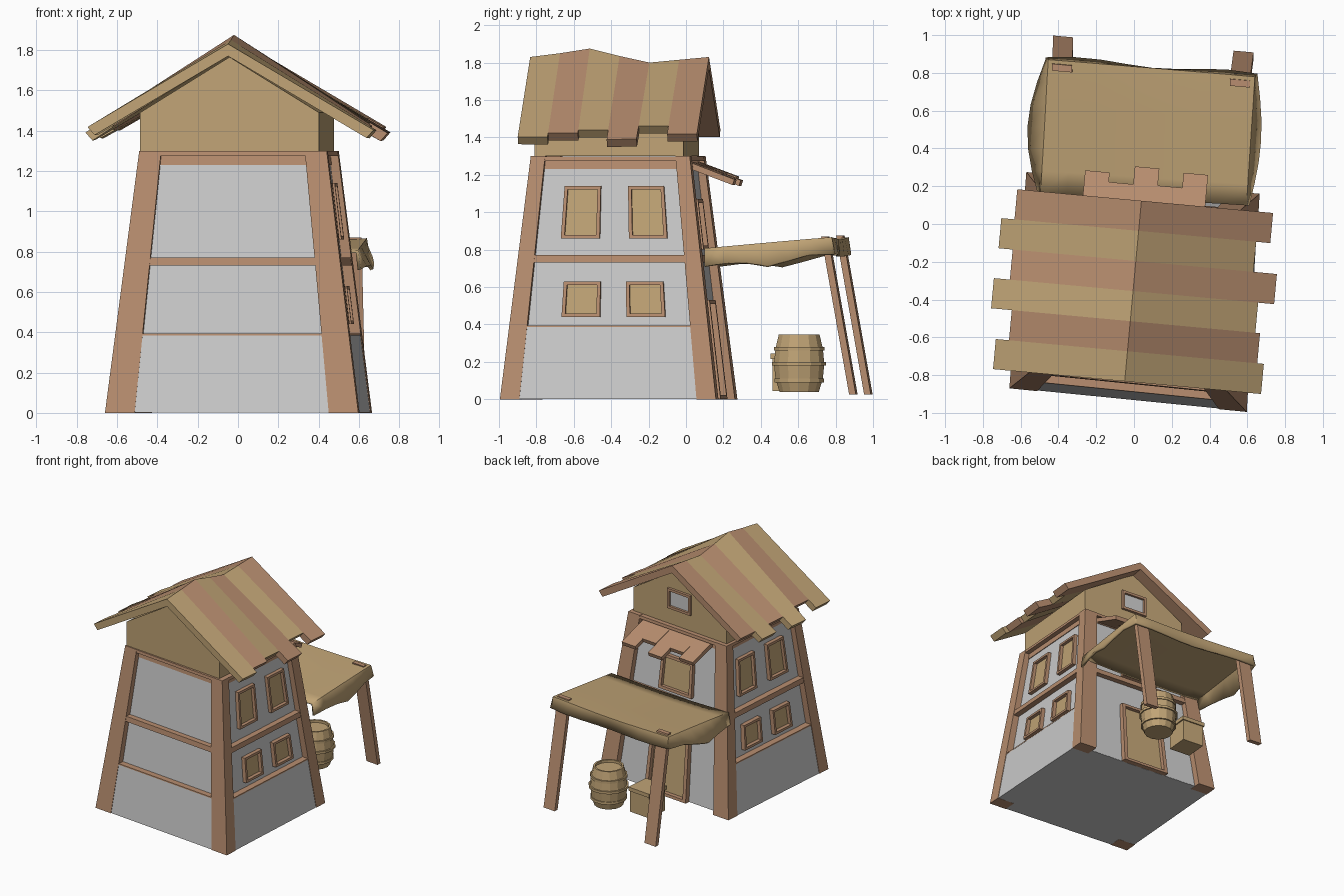
import bpy, bmesh, math
from mathutils import Vector, Matrix

if "Cube" in bpy.data.objects:
    bpy.data.objects.remove(bpy.data.objects["Cube"])


def material(name, rgb):
    m = bpy.data.materials.new(name)
    m.diffuse_color = (*rgb, 1)
    m.use_nodes = True
    m.node_tree.nodes["Principled BSDF"].inputs["Base Color"].default_value = m.diffuse_color
    return m


TAN = material("tan", (0.53, 0.37, 0.18))
BROWN = material("brown", (0.48, 0.27, 0.16))


def mesh_object(name, verts, faces, mat=None):
    me = bpy.data.meshes.new(name)
    bm = bmesh.new()
    vs = [bm.verts.new(v) for v in verts]
    for f in faces:
        bm.faces.new([vs[i] for i in f])
    bmesh.ops.recalc_face_normals(bm, faces=bm.faces)
    bm.to_mesh(me)
    bm.free()
    if mat:
        me.materials.append(mat)
    ob = bpy.data.objects.new(name, me)
    bpy.context.collection.objects.link(ob)
    return ob


def loft(name, a, b, mat=None):
    """Solid between two matching outlines."""
    n = len(a)
    faces = [(i, (i + 1) % n, n + (i + 1) % n, n + i) for i in range(n)]
    faces += [tuple(range(n)), tuple(range(n, 2 * n))]
    return mesh_object(name, list(a) + list(b), faces, mat)


def block(name, fn, a, d, z, mat=None):
    """Six-sided block over three ranges, mapped to the world by fn."""
    ring = [(a[0], d[0]), (a[1], d[0]), (a[1], d[1]), (a[0], d[1])]
    return loft(name, [fn(p, q, z[0]) for p, q in ring], [fn(p, q, z[1]) for p, q in ring], mat)


def world(x, y, z):
    return Vector((x, y, z))


# Tapered tower space: s runs left to right, t front to back
BASE = [Vector(p) for p in ((-.66, -.87), (.597, -.995), (.665, .16), (-.57, .275))]
TOP = [Vector(p) for p in ((-.49, -.735), (.44, -.83), (.50, .02), (-.435, .105))]
WALL_H = 1.3


def tower(s, t, z):
    c = [b.lerp(e, z / WALL_H) for b, e in zip(BASE, TOP)]
    p = c[0].lerp(c[1], s).lerp(c[3].lerp(c[2], s), t)
    return Vector((p.x, p.y, z))


def right(a, d, z):
    return tower(1 - d, a, z)


def left(a, d, z):
    return tower(d, a, z)


def back(a, d, z):
    return tower(a, 1 - d, z)


YAW = Matrix.Rotation(math.radians(-5.3), 4, 'Z')


def local(ox, oy):
    return lambda u, v, z: YAW @ Vector((u, v, z)) + Vector((ox, oy, 0))


# Walls: recessed core, flush stone base, top band
IN = .047
block("wall_core", tower, (IN, 1 - IN), (IN, 1 - IN), (.002, 1.29))
block("stone_base", tower, (.003, .997), (.003, 1 - IN - .002), (.001, .385))
block("base_ledge", tower, (.002, .998), (.002, 1 - IN - .001), (.385, .394), BROWN)
block("top_band", tower, (IN - .006, 1.006 - IN), (IN - .006, 1.006 - IN), (1.23, 1.28), BROWN)
block("top_beam", tower, (.002, .998), (.002, .998), (1.275, 1.298), BROWN)
block("belt_beam", tower, (.003, .997), (.003, .997), (.73, .77), BROWN)
for s in ((0, .117), (.883, 1)):
    for t in ((0, .09), (.91, 1)):
        block("corner_post", tower, s, t, (0, 1.3), BROWN)


def window(name, fn, a, z, d0, d1, fa, fz, pane):
    """Frame of four bars with a pane set behind its front."""
    for rng in ((a[0], a[0] + fa), (a[1] - fa, a[1])):
        block(name + "_jamb", fn, rng, (d0, d1), z, BROWN)
    for rng in ((z[0], z[0] + fz), (z[1] - fz, z[1])):
        block(name + "_rail", fn, (a[0] + fa, a[1] - fa), (d0, d1), rng, BROWN)
    m = d0 + (d1 - d0) * .6
    block(name + "_pane", fn, (a[0] + fa / 2, a[1] - fa / 2), (m, d1), (z[0] + fz / 2, z[1] - fz / 2), pane)


# Side windows, back window and door
for fn in (right, left):
    for a in ((.225, .443), (.607, .822)):
        window("upper_window", fn, a, (.86, 1.14), .017, .06, .02, .018, TAN)
    for a in ((.258, .453), (.588, .785)):
        window("lower_window", fn, a, (.44, .63), .017, .06, .018, .018, TAN)
window("back_window", back, (.34, .64), (.80, 1.07), .015, .06, .025, .022, TAN)
window("back_door", back, (.34, .66), (.002, .53), .012, .06, .025, .022, TAN)

# Gable body under the roof
gable = local(-.005, -.37)
outline = [(-.445, 1.3), (.445, 1.3), (.445, 1.49), (0, 1.765), (-.445, 1.49)]
loft("gable_body", [gable(u, -.40, z) for u, z in outline], [gable(u, .40, z) for u, z in outline], TAN)
window("gable_window", lambda a, d, z: gable(a, .42 - d, z), (-.11, .11), (1.43, 1.59), 0, .03, .02, .02, None)

# Roof: six striped boards with a wavy ridge and uneven eaves
roof = local(-.005, -.355)
ridge = [1.83, 1.85, 1.875, 1.835, 1.80, 1.815, 1.83]
eave_l = [.70, .63, .74, .655, .73, .66]
eave_r = [.725, .69, .665, .75, .625, .70]
for k in range(6):
    ends = []
    for j in (k, k + 1):
        h = ridge[j]
        v = -.48 + .16 * j
        drop = (h - 1.43) / .68
        zl, zr = h - drop * eave_l[k], h - drop * eave_r[k]
        pts = [(-eave_l[k], zl), (0, h), (eave_r[k], zr),
               (eave_r[k] - .035, zr - .04), (0, h - .06), (-eave_l[k] + .035, zl - .04)]
        ends.append([roof(u, v, z) for u, z in pts])
    loft("roof_board", ends[0], ends[1], BROWN if k % 2 else TAN)

# Small canopy over the back window: five sloping boards
canopy = local(.05, .09)
for k, reach in enumerate((.165, .115, .21, .12, .20)):
    u0 = -.325 + .13 * k
    side = [(-.06, 1.275), (reach, 1.265 - .45 * reach), (reach - .01, 1.235 - .45 * reach), (-.06, 1.24)]
    loft("canopy_board", [canopy(u0, v, z) for v, z in side], [canopy(u0 + .13, v, z) for v, z in side], BROWN)

# Cloth awning with hanging hems
N, M = 8, 6
verts = []
for j in range(M + 2):
    f = min(j / M, 1)
    lo, hi = Vector((-.49, .165)).lerp(Vector((-.45, .865)), f), Vector((.59, .10)).lerp(Vector((.635, .775)), f)
    bulge = math.sin(math.pi * f)
    for i in range(-1, N + 2):
        g = min(max(i / N, 0), 1)
        p = lo.lerp(hi, g)
        z = .80 + .06 * f - .012 * math.sin(math.pi * g)
        hem = 0
        if i < 0 or i > N:
            flare = .012 + (.075 if i < 0 else .04) * bulge
            p.x += flare * (-1 if i < 0 else 1)
            hem = .075 + .03 * bulge + .015 * math.cos(f * 12)
        if j > M:
            p.y += .01 + .012 * math.sin(g * 9)
            hem = .085
        verts.append((p.x, p.y, z - hem))
W = N + 3
faces = [(j * W + i, j * W + i + 1, (j + 1) * W + i + 1, (j + 1) * W + i)
         for j in range(M + 1) for i in range(W - 1)]
awning = mesh_object("awning_cloth", verts, faces, TAN)
mod = awning.modifiers.new("thickness", 'SOLIDIFY')
mod.thickness = .018
mod.offset = 0
bpy.context.view_layer.objects.active = awning
awning.select_set(True)
bpy.ops.object.shade_smooth_by_angle(angle=math.radians(40))
awning.select_set(False)

# Leaning awning posts that poke through the cloth
for top, foot in (((-.38, .825, .875), (-.375, .975, .025)), ((.56, .745, .87), (.58, .895, .025))):
    rings = []
    for x, y, z in (foot, top):
        rings.append([Vector((x + u, y + v - u * .09, z)) for u, v in
                      ((-.053, -.018), (.053, -.018), (.053, .018), (-.053, .018))])
    loft("awning_post", rings[0], rings[1], BROWN)


def lathe(name, profile, centre, mat, sides=14, closed=False):
    verts = [(centre[0] + r * math.cos(2 * math.pi * k / sides),
              centre[1] + r * math.sin(2 * math.pi * k / sides), z)
             for r, z in profile for k in range(sides)]
    n = len(profile)
    faces = []
    for j in range(n if closed else n - 1):
        a, b = j * sides, (j + 1) % n * sides
        faces += [(a + k, a + (k + 1) % sides, b + (k + 1) % sides, b + k) for k in range(sides)]
    if not closed:
        faces += [tuple(range(sides)), tuple(range((n - 1) * sides, n * sides))]
    return mesh_object(name, verts, faces, mat)


# Barrel with hoops
spot = (.265, .605)
lathe("barrel", [(.108, .04), (.13, .11), (.138, .19), (.13, .27), (.112, .345), (.098, .345), (.098, .325)], spot, TAN)
for z, r in ((.10, .136), (.19, .148), (.27, .138)):
    lathe("barrel_hoop", [(r - .025, z - .01), (r, z - .01), (r, z + .01), (r - .025, z + .01)], spot, TAN, closed=True)

# Crate with a lid
crate = local(-.05, .56)
block("crate", crate, (-.09, .09), (-.09, .09), (.045, .215), TAN)
block("crate_lid", crate, (-.1, .1), (-.1, .1), (.215, .245), TAN)
